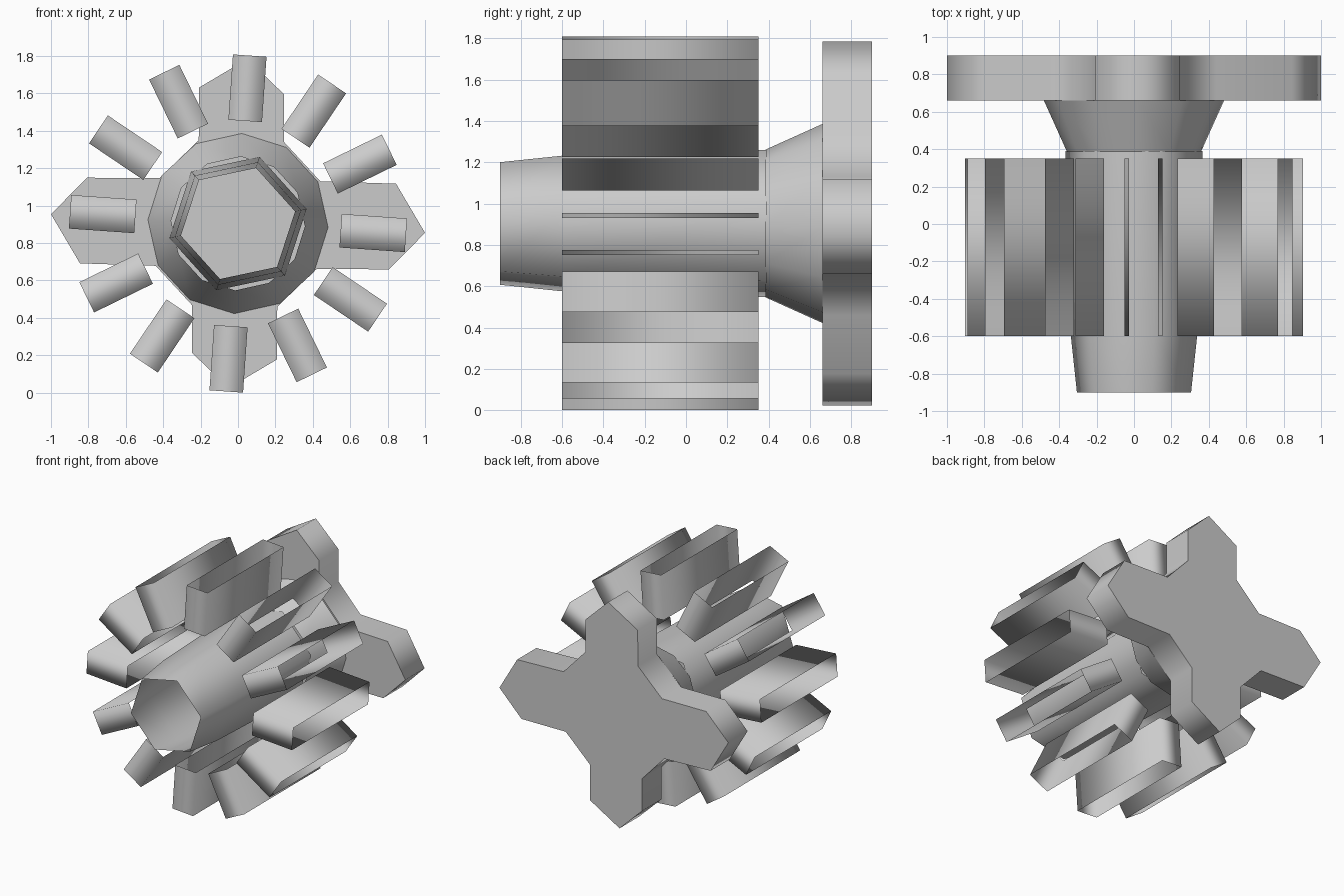
import bpy
from math import sin, cos, radians

if "Cube" in bpy.data.objects:
    bpy.data.objects.remove(bpy.data.objects["Cube"])

CZ = 0.904  # height of the axle


def make(name, verts, faces):
    mesh = bpy.data.meshes.new(name)
    mesh.from_pydata(verts, [], faces)
    mesh.update()
    obj = bpy.data.objects.new(name, mesh)
    bpy.context.collection.objects.link(obj)
    for p in mesh.polygons:
        p.use_smooth = True
    return obj


def tube(name, sides, turn, rings):
    """Open tube along y; rings are (y, radius)."""
    verts, faces = [], []
    for y, r in rings:
        for i in range(sides):
            a = radians(turn + 360 * i / sides)
            verts.append((r * cos(a), y, CZ + r * sin(a)))
    for k in range(len(rings) - 1):
        for i in range(sides):
            j = (i + 1) % sides
            a, b = k * sides, (k + 1) * sides
            faces.append((a + i, a + j, b + j, b + i))
    return make(name, verts, faces)


# Six-sided hollow hub and the twelve-sided flare behind it
tube("hub", 6, 12, [(-0.9, 0.312), (-0.6, 0.345), (0.39, 0.375)])
tube("flare", 12, -2.4, [(0.385, 0.358), (0.66, 0.482)])

# Twelve fins: four-walled sleeves, open at the inner and outer ends
for n in range(12):
    a = radians(-4 + 30 * n)
    verts = []
    for r in (0.55, 0.9):
        for t, y in ((-0.09, -0.6), (0.09, -0.6), (0.09, 0.35), (-0.09, 0.35)):
            verts.append((r * cos(a) - t * sin(a), y, CZ + r * sin(a) + t * cos(a)))
    faces = [(i, i + 4, (i + 1) % 4 + 4, (i + 1) % 4) for i in range(4)]
    make(f"fin_{n + 1}", verts, [f[::-1] for f in faces])

# Cross-shaped back plate: half an outline, repeated with a half turn
half = [(0.42, -0.243), (0.807, -0.245), (1.0, -0.05), (0.845, 0.213), (0.44, 0.226),
        (0.246, 0.436), (0.246, 0.691), (0.05, 0.88), (-0.208, 0.727), (-0.21, 0.445)]
outline = half + [(-x, -z) for x, z in half]
n = len(outline)
verts = [(x, y, CZ + z) for y in (0.66, 0.9) for x, z in outline]
faces = [tuple(range(n)), tuple(range(2 * n - 1, n - 1, -1))]
faces += [(i, i + n, (i + 1) % n + n, (i + 1) % n) for i in range(n)]
plate = make("back_plate", verts, faces)
bpy.context.view_layer.objects.active = plate
plate.select_set(True)
bpy.ops.object.shade_smooth_by_angle(angle=radians(80))
